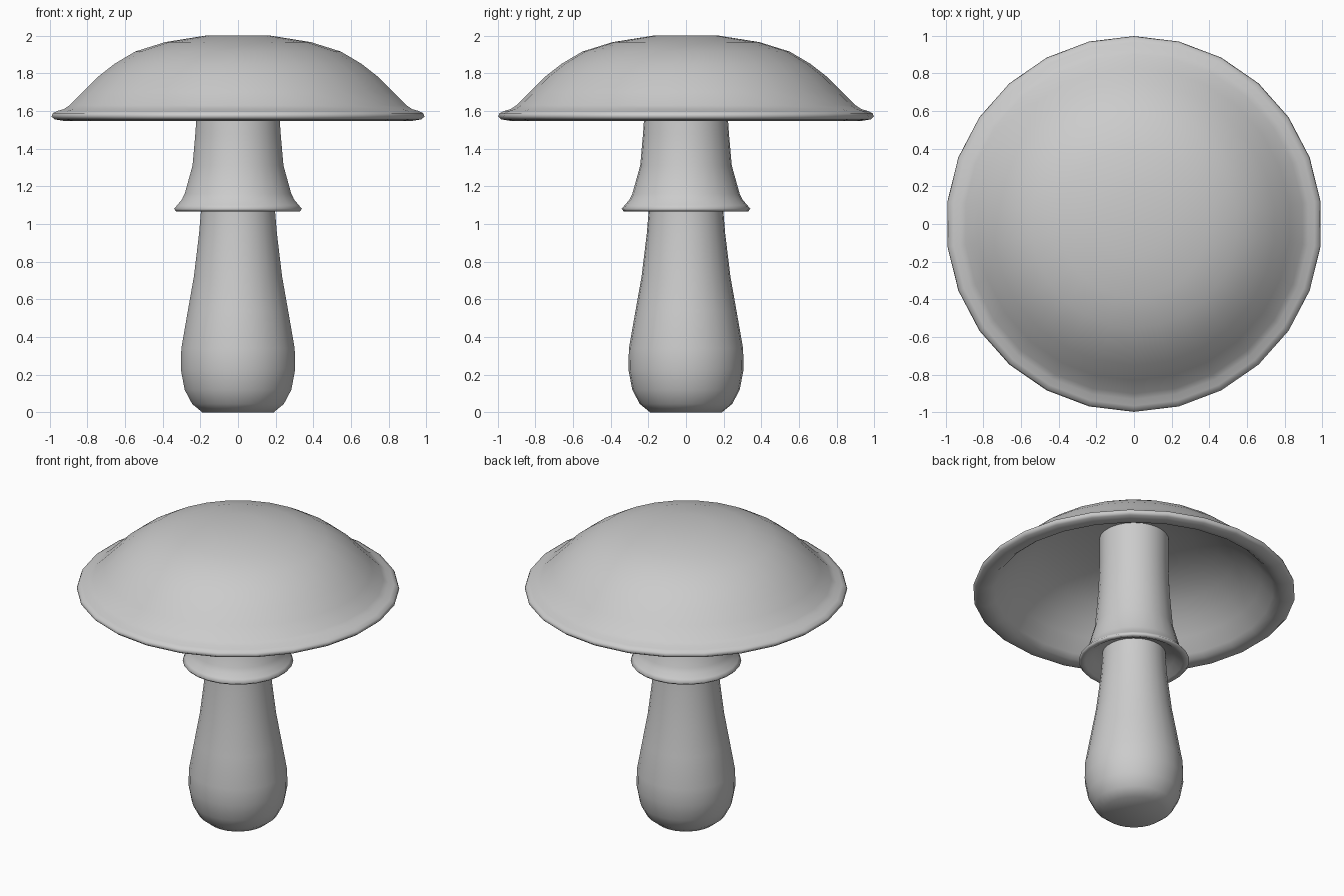
import bpy, bmesh
from math import sin, cos, pi

SIDES = 26


def lathe(name, profile):
    """Revolve (radius, z) points round z; a zero radius makes a pole."""
    bm = bmesh.new()
    rings = []
    for r, z in profile:
        if r == 0:
            rings.append([bm.verts.new((0, 0, z))] * SIDES)
        else:
            # a vertex lies on the y axis, flats face +x and -x
            rings.append([bm.verts.new((r * cos(pi / 2 + 2 * pi * i / SIDES),
                                        r * sin(pi / 2 + 2 * pi * i / SIDES), z))
                          for i in range(SIDES)])
    for a, b in zip(rings, rings[1:]):
        for i in range(SIDES):
            j = (i + 1) % SIDES
            corners = list(dict.fromkeys((a[i], a[j], b[j], b[i])))
            bm.faces.new(corners)
    bmesh.ops.recalc_face_normals(bm, faces=bm.faces)
    for f in bm.faces:
        f.smooth = True
    mesh = bpy.data.meshes.new(name)
    bm.to_mesh(mesh)
    bm.free()
    ob = bpy.data.objects.new(name, mesh)
    bpy.context.collection.objects.link(ob)
    return ob


# Hollow cap: outer dome, rolled rim, then the inner dome
lathe("cap", [
    (0, 2.0), (0.17, 2.0), (0.39, 1.965), (0.55, 1.915), (0.66, 1.85),
    (0.75, 1.78), (0.83, 1.70), (0.90, 1.63), (0.93, 1.61), (0.965, 1.60),
    (0.99, 1.588), (0.997, 1.57), (0.98, 1.555), (0.93, 1.547),
    (0.89, 1.555), (0.86, 1.58), (0.79, 1.665), (0.71, 1.745),
    (0.62, 1.815), (0.52, 1.87), (0.37, 1.92), (0.16, 1.95), (0, 1.95)])

# Bulbous stem, running up to the inside of the cap
lathe("stem", [
    (0, 0), (0.19, 0), (0.245, 0.045), (0.285, 0.12), (0.306, 0.23),
    (0.303, 0.34), (0.268, 0.54), (0.236, 0.72), (0.208, 0.95),
    (0.198, 1.07), (0.195, 1.2)])

# Flared skirt round the upper stem
lathe("skirt", [
    (0.19, 1.13), (0.25, 1.11), (0.30, 1.075), (0.33, 1.067),
    (0.342, 1.08), (0.325, 1.10), (0.30, 1.13), (0.285, 1.16),
    (0.243, 1.31), (0.228, 1.48), (0.22, 1.60), (0.215, 1.75), (0.215, 1.96)])
